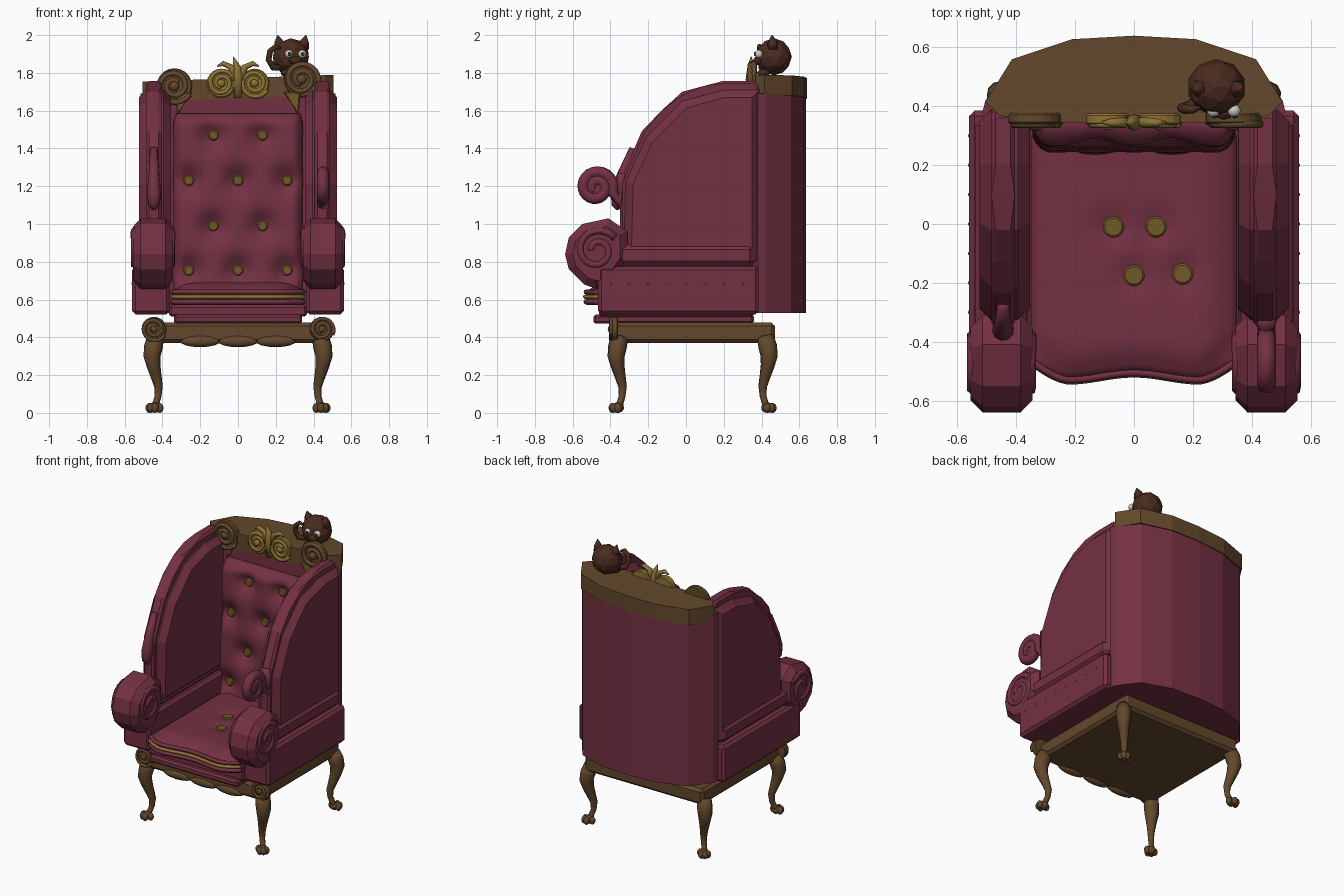
import bpy, bmesh, math
from mathutils import Vector

if "Cube" in bpy.data.objects:
    bpy.data.objects.remove(bpy.data.objects["Cube"])

def material(name, c):
    m = bpy.data.materials.new(name)
    m.diffuse_color = (*c, 1)
    m.use_nodes = True
    m.node_tree.nodes["Principled BSDF"].inputs["Base Color"].default_value = m.diffuse_color
    return m
RED = material("crimson_fabric", (0.175, 0.03, 0.055))
WOOD = material("carved_wood", (0.125, 0.065, 0.025))
GOLD = material("old_gold", (0.27, 0.17, 0.035))
BRASS = material("brass_button", (0.17, 0.10, 0.02))
FUR = material("brown_fur", (0.07, 0.024, 0.014))
WHITE = material("eye_white", (0.6, 0.6, 0.55))
BLACK = material("pupil", (0.02, 0.03, 0.03))

def finish(name, bm, mat, smooth=False):
    bmesh.ops.recalc_face_normals(bm, faces=bm.faces[:])
    me = bpy.data.meshes.new(name)
    for f in bm.faces:
        f.smooth = smooth
    bm.to_mesh(me)
    bm.free()
    me.materials.append(mat)
    ob = bpy.data.objects.new(name, me)
    bpy.context.collection.objects.link(ob)
    return ob

def extrude(name, pts, axis, a, b, mat, bevel=0.0, all_edges=False):
    """Outline in the two other axes, extruded from a to b; cap edges chamfered."""
    bm = bmesh.new()
    def put(p, t):
        c = list(p)
        c.insert(axis, t)
        return bm.verts.new(c)
    A, B = [put(p, a) for p in pts], [put(p, b) for p in pts]
    n = len(pts)
    bm.faces.new(A)
    bm.faces.new(B)
    for i in range(n):
        bm.faces.new((A[i], A[(i + 1) % n], B[(i + 1) % n], B[i]))
    if bevel:
        es = [e for e in bm.edges if all_edges or abs(e.verts[0].co[axis] - e.verts[1].co[axis]) < 1e-6]
        bmesh.ops.bevel(bm, geom=es, offset=bevel, segments=1, affect='EDGES', profile=0.5)
    return finish(name, bm, mat)

def box(name, x0, x1, y0, y1, z0, z1, mat, bevel=0.012):
    return extrude(name, [(x0, y0), (x1, y0), (x1, y1), (x0, y1)], 2, z0, z1, mat, bevel, True)

def ball(name, loc, size, mat, ico=False):
    bm = bmesh.new()
    if ico:
        bmesh.ops.create_icosphere(bm, subdivisions=2, radius=1)
    else:
        bmesh.ops.create_uvsphere(bm, u_segments=14, v_segments=8, radius=1)
    for v in bm.verts:
        v.co = Vector(loc) + Vector([v.co[i] * size[i] for i in range(3)])
    return finish(name, bm, mat, not ico)

def ngon(cx, cy, r, n=20):
    return [(cx + r * math.cos(2 * math.pi * i / n), cy + r * math.sin(2 * math.pi * i / n)) for i in range(n)]

def tube(name, pts, radii, mat, sides=10):
    """Round tapering sweep through the points."""
    bm = bmesh.new()
    P = [Vector(p) for p in pts]
    rings = []
    ref = None
    for i, p in enumerate(P):
        t = (P[min(i + 1, len(P) - 1)] - P[max(i - 1, 0)]).normalized()
        ref = t.orthogonal() if ref is None else ref - t * ref.dot(t)
        ref.normalize()
        w = t.cross(ref)
        r = radii[i] if isinstance(radii, (list, tuple)) else radii
        rings.append([bm.verts.new(p + r * (ref * math.cos(2 * math.pi * k / sides) + w * math.sin(2 * math.pi * k / sides)))
                      for k in range(sides)])
    for a, b in zip(rings, rings[1:]):
        for k in range(sides):
            bm.faces.new((a[k], a[(k + 1) % sides], b[(k + 1) % sides], b[k]))
    bm.faces.new(rings[0])
    bm.faces.new(rings[-1])
    return finish(name, bm, mat, True)

def spiral(r0, r1, turns, start, n=30, flip=1):
    out = []
    for i in range(n + 1):
        t = i / n
        a = start + flip * turns * 2 * math.pi * t
        r = r0 + (r1 - r0) * t
        out.append((r * math.cos(a), r * math.sin(a)))
    return out

def padded(name, nu, nv, top, bottom, mat):
    """Closed pad between two surfaces sampled on the unit square."""
    bm = bmesh.new()
    T, B = [[[bm.verts.new(f(i / nu, j / nv)) for j in range(nv + 1)] for i in range(nu + 1)] for f in (top, bottom)]
    for i in range(nu):
        for j in range(nv):
            for G in (T, B):
                bm.faces.new((G[i][j], G[i + 1][j], G[i + 1][j + 1], G[i][j + 1]))
    rim = [(i, 0) for i in range(nu)] + [(nu, j) for j in range(nv)] + \
          [(i, nv) for i in range(nu, 0, -1)] + [(0, j) for j in range(nv, 0, -1)]
    for (a, b), (c, d) in zip(rim, rim[1:] + rim[:1]):
        bm.faces.new((T[a][b], T[c][d], B[c][d], B[a][b]))
    return finish(name, bm, mat, True)

def volute(name, x, y, z, r, mat, flip):
    """Carved scroll medallion facing the front."""
    extrude(name + "_disc", ngon(x, z, r * 0.9), 1, y - 0.012, y + 0.025, mat, 0.006)
    tube(name + "_scroll", [(x + a, y - 0.012, z + b) for a, b in spiral(r * 0.88, r * 0.25, 1.8, -0.5, 44, flip)],
         r * 0.13, mat, 8)
    ball(name + "_boss", (x, y - 0.015, z), (r * 0.25, r * 0.2, r * 0.25), mat)

# wooden base and scalloped apron
box("base_frame", -0.455, 0.455, -0.39, 0.47, 0.37, 0.478, WOOD, 0.018)
for x in (-0.2, 0, 0.2):
    ball("apron_lobe", (x, -0.375, 0.38), (0.11, 0.03, 0.032), WOOD)
# cabriole legs with claw feet
for s in (-1, 1):
    volute("corner_medallion", s * 0.445, -0.385, 0.443, 0.073, WOOD, s)
    for part, y, d in (("front_leg", -0.36, -1), ("back_leg", 0.43, 1)):
        prof = [(0.4, -0.01, 0.045), (0.35, 0.003, 0.05), (0.30, 0.01, 0.046), (0.25, 0.002, 0.037), (0.2, -0.01, 0.03),
                (0.14, -0.024, 0.023), (0.09, -0.022, 0.018), (0.055, -0.012, 0.018), (0.03, -0.004, 0.024)]
        tube(part, [(s * (0.445 + o), y + d * o, z) for z, o, r in prof], [p[2] for p in prof], WOOD)
        ball(part + "_foot", (s * 0.44, y, 0.028), (0.032, 0.032, 0.028), WOOD)
        for tx, ty in ((0.03, 0), (0, 0.03), (0.022, 0.022), (-0.026, 0.005)):
            ball(part + "_claw", (s * (0.44 + tx), y + d * ty, 0.026), (0.02, 0.02, 0.026), WOOD)

# seat platform, cushion and piping
box("seat_platform_lower", -0.34, 0.34, -0.49, 0.36, 0.472, 0.52, RED)
box("seat_platform_upper", -0.365, 0.365, -0.46, 0.36, 0.51, 0.57, RED)
seat_dots = [(-0.07, -0.01), (0.075, -0.01), (0, -0.175), (0.165, -0.17)]
def front_edge(x):
    return -0.515 - 0.012 * math.cos(x * 14 + math.pi) + 0.9 * max(0, abs(x) - 0.22) ** 1.5 * 1.2
def seat_xy(u, v):
    x = -0.35 + 0.7 * u
    return x, front_edge(x) + v * (0.3 - front_edge(x))
def seat_top(u, v):
    x, y = seat_xy(u, v)
    dome = min(1, 6 * u, 6 * (1 - u)) * min(1, 7 * v)
    dip = sum(math.exp(-((x - a) ** 2 + (y - b) ** 2) / 0.0035) for a, b in seat_dots)
    return x, y, 0.645 + 0.045 * math.sin(dome * math.pi / 2) - 0.022 * dip
padded("seat_cushion", 32, 32, seat_top, lambda u, v: (*seat_xy(u, v), 0.57), RED)
for off, z, r, m in ((0.008, 0.615, 0.011, GOLD), (0.002, 0.64, 0.013, RED), (0.002, 0.588, 0.014, RED)):
    tube("cushion_piping", [(x / 100, front_edge(x / 100) - off, z) for x in range(-35, 36, 2)], r, m, 8)
for x, y in seat_dots:
    extrude("seat_button", ngon(x, y, 0.036, 14), 2, 0.66, 0.682, BRASS, 0.006)

# curved back shell and top rail (outline seen from above)
def mirrored(half):
    return half + [(-x, y) for x, y in reversed(half) if x > 0]
extrude("back_shell", mirrored([(0, 0.635), (0.21, 0.622), (0.405, 0.555), (0.505, 0.42), (0.515, 0.38), (0.46, 0.35)]),
        2, 0.528, 1.69, RED)
rail = extrude("top_rail", mirrored([(0, 0.64), (0.21, 0.628), (0.415, 0.56), (0.505, 0.415), (0.46, 0.37), (0.33, 0.345)]),
               2, 1.665, 1.772, WOOD)
for v in rail.data.vertices:
    v.co.z += 0.035 * v.co.x

# tufted back panel with buttons
dots = [(x, z) for z, xs in ((1.47, (-0.13, 0.13)), (1.23, (-0.26, 0, 0.26)), (0.99, (-0.13, 0.13)), (0.755, (-0.26, 0, 0.26))) for x in xs]
def tuft(x, z):
    edge = min(1, (0.345 - abs(x)) / 0.06, (1.585 - z) / 0.07)
    dip = sum(math.exp(-((x - a) ** 2 + (z - b) ** 2) / 0.005) for a, b in dots)
    return 0.235 + 0.035 * (z - 0.7) + 0.055 * dip + 0.06 * (1 - max(0, edge)) ** 2
def tuft_top(u, v):
    x, z = -0.345 + 0.69 * u, 0.62 + 0.965 * v
    k = 1 - 0.1 * max(0, (z - 1.5) / 0.085) ** 2
    return x * k, tuft(x, z), z
padded("tufted_back", 48, 64, tuft_top, lambda u, v: (-0.345 + 0.69 * u, 0.37, 0.62 + 0.965 * v), RED)
for x, z in dots:
    y = tuft(x, z)
    extrude("back_button", ngon(x, z, 0.029, 14), 1, y - 0.02, y + 0.01, BRASS, 0.007)

# arms, scrolls and wings
roll = [(-.64, .84), (-.62, .93), (-.55, 1.0), (-.41, 1.03), (-.31, .96), (-.31, .80), (-.43, .70), (-.47, .655), (-.54, .68), (-.62, .76)]
wing = [(-.33, .8), (-.32, 1.22), (-.21, 1.46), (-.02, 1.65), (.2, 1.71), (.39, 1.71), (.39, .8)]
rim = [(-.35, .8), (-.35, 1.22), (-.235, 1.49), (-.13, 1.60), (-.02, 1.70), (.1, 1.732), (.2, 1.758), (.36, 1.758), (.39, 1.73), (.39, .8)]
for s in (-1, 1):
    box("arm_side", s * 0.36, s * 0.56, -0.465, 0.385, 0.522, 0.775, RED, 0.018)
    box("arm_pad", s * 0.365, s * 0.54, -0.38, 0.37, 0.77, 0.9, RED, 0.035)
    extrude("arm_roll", roll, 0, s * 0.345, s * 0.555, RED, 0.04)
    for x in (0.352, 0.548):
        tube("arm_roll_spiral", [(s * x, -0.47 + a, 0.86 + b) for a, b in spiral(0.115, 0.03, 1.4, 0.6, 26)], 0.02, RED, 6)
    extrude("wing_panel", wing, 0, s * 0.355, s * 0.525, RED, 0.04)
    extrude("wing_rim", rim, 0, s * 0.405, s * 0.485, RED, 0.015)
    for k in range(8):
        ball("side_nail", (s * 0.56, -0.4 + k * 0.1, 0.685), (0.004, 0.006, 0.006), BRASS)
# right wing ends in a scroll, left wing in a teardrop
tube("wing_scroll", [(0.45, -0.335, 1.27), (0.45, -0.335, 1.18), (0.45, -0.355, 1.11)] +
     [(0.45, -0.475 + a, 1.195 + b) for a, b in spiral(0.092, 0.02, 1.7, -0.3, 36)], 0.032, RED)
extrude("wing_scroll_core", ngon(-0.475, 1.195, 0.08), 0, 0.43, 0.47, RED, 0.01)
tube("wing_teardrop", [(-0.445, -0.28, 1.4), (-0.445, -0.34, 1.25), (-0.445, -0.36, 1.16), (-0.445, -0.365, 1.1), (-0.445, -0.36, 1.075)],
     [0.02, 0.03, 0.038, 0.03, 0.008], RED)

# carved crest
for s, z in ((-1, 1.73), (1, 1.765)):
    volute("crest_medallion", s * 0.337, 0.352, z, 0.105, WOOD, s)
    extrude("crest_corner_leaf", [(s * 0.24, 1.70), (s * 0.33, 1.70), (s * 0.32, 1.57), (s * 0.29, 1.63)], 1, 0.335, 0.37, BRASS, 0.006)
    volute("crest_gold_scroll", s * 0.088, 0.35, 1.745, 0.086, GOLD, -s)
    tube("crest_gold_leaf", [(s * 0.02, 0.345, 1.76), (s * 0.035, 0.345, 1.83), (s * 0.08, 0.345, 1.85), (s * 0.11, 0.345, 1.835)],
         [0.02, 0.018, 0.014, 0.004], GOLD, 8)
tube("crest_gold_finial", [(0, 0.345, 1.67), (0, 0.345, 1.78), (-0.005, 0.345, 1.83), (-0.025, 0.345, 1.885)], [0.02, 0.028, 0.02, 0.003], GOLD, 8)

# little animal perched on the rail
ball("animal_body", (0.28, 0.465, 1.885), (0.1, 0.095, 0.098), FUR, True)
ball("animal_muzzle", (0.305, 0.385, 1.865), (0.035, 0.03, 0.025), FUR, True)
for x in (0.27, 0.34):
    ball("animal_eye", (x, 0.385, 1.9), (0.022, 0.022, 0.022), WHITE)
    ball("animal_pupil", (x + 0.003, 0.366, 1.9), (0.01, 0.007, 0.011), BLACK)
for x, t in ((0.225, -0.015), (0.345, 0.015)):
    tube("animal_ear", [(x, 0.46, 1.93), (x + t * 0.5, 0.46, 1.965), (x + t, 0.455, 2.0)], [0.035, 0.026, 0.002], FUR, 5)
tube("animal_tail", [(0.24, 0.43, 1.83), (0.185, 0.4, 1.83), (0.162, 0.395, 1.87), (0.17, 0.39, 1.915), (0.2, 0.39, 1.94), (0.225, 0.395, 1.93)],
     [0.02, 0.018, 0.016, 0.016, 0.014, 0.007], FUR, 8)
for x in (0.25, 0.32):
    ball("animal_paw", (x, 0.41, 1.8), (0.025, 0.035, 0.02), FUR, True)
